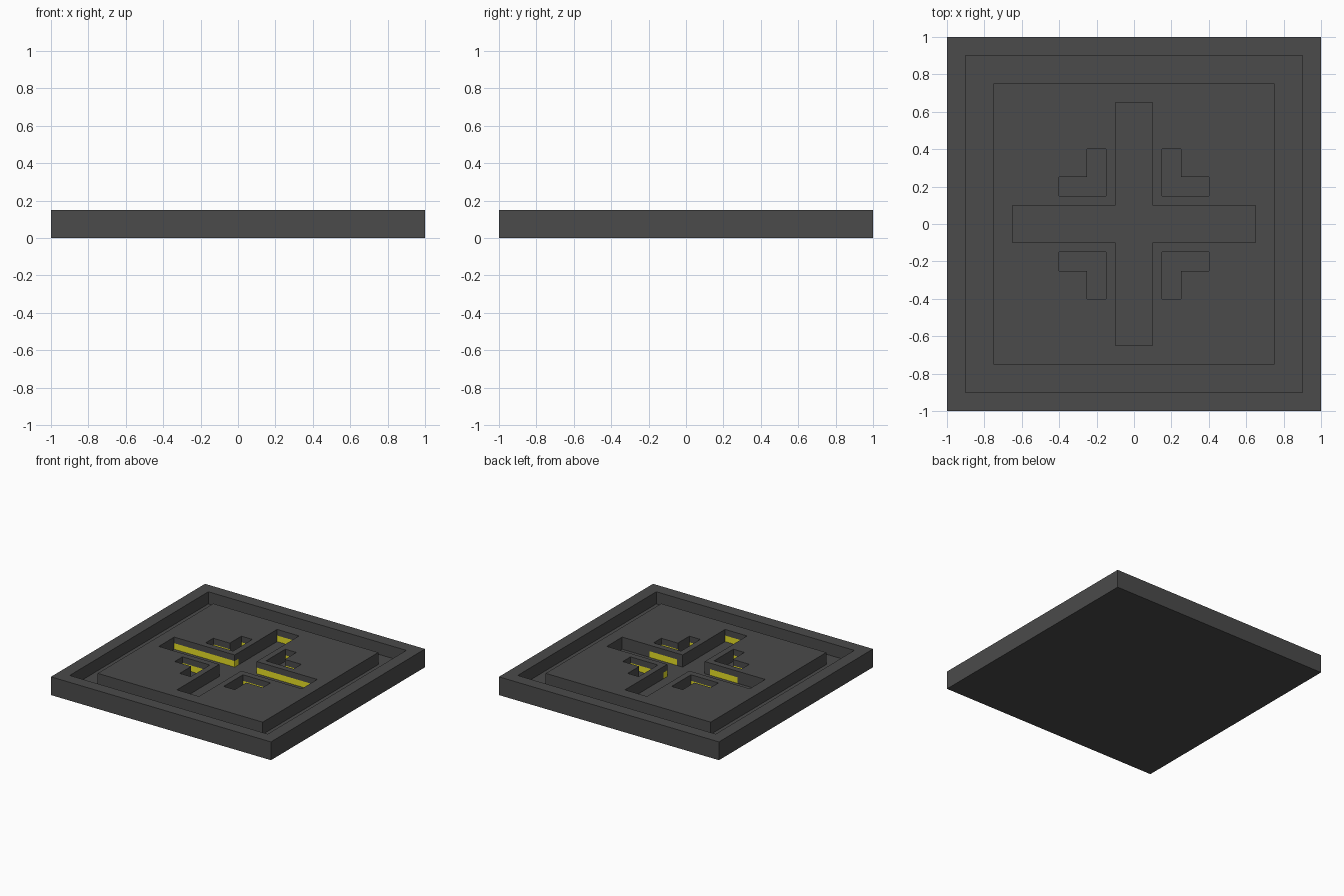
import bpy, bmesh
from mathutils import Vector

if "Cube" in bpy.data.objects:
    bpy.data.objects.remove(bpy.data.objects["Cube"])


def material(name, rgb):
    m = bpy.data.materials.new(name)
    m.diffuse_color = (*rgb, 1)
    m.use_nodes = True
    m.node_tree.nodes["Principled BSDF"].inputs["Base Color"].default_value = m.diffuse_color
    return m


stone = material("dark_stone", (0.07, 0.07, 0.07))
glow = material("glow_yellow", (0.8, 0.75, 0.02))


def prism(name, outline, z0, z1):
    """Extrude a flat outline from z0 to z1."""
    bm = bmesh.new()
    face = bm.faces.new([bm.verts.new((x, y, z0)) for x, y in outline])
    new = bmesh.ops.extrude_face_region(bm, geom=[face])["geom"]
    bmesh.ops.translate(bm, vec=(0, 0, z1 - z0),
                        verts=[v for v in new if isinstance(v, bmesh.types.BMVert)])
    bmesh.ops.recalc_face_normals(bm, faces=bm.faces)
    me = bpy.data.meshes.new(name)
    bm.to_mesh(me)
    bm.free()
    me.materials.append(stone)
    ob = bpy.data.objects.new(name, me)
    bpy.context.collection.objects.link(ob)
    return ob


def square(r):
    return [(-r, -r), (r, -r), (r, r), (-r, r)]


def cut(target, cutter):
    mod = target.modifiers.new("cut", 'BOOLEAN')
    mod.operation, mod.solver, mod.object = 'DIFFERENCE', 'EXACT', cutter
    bpy.context.view_layer.objects.active = target
    bpy.ops.object.modifier_apply(modifier=mod.name)
    bpy.data.objects.remove(cutter, do_unlink=True)


FLOOR, MID, TOP = 0.05, 0.10, 0.15

# tray: square slab with a raised rim
tray = prism("tray", square(1), 0, TOP)
cut(tray, prism("pocket_cutter", square(0.9), FLOOR, 0.3))

# raised centre plate with cross and corner openings
plate = prism("centre_plate", square(0.75), FLOOR, TOP)
a, b = 0.1, 0.65
cross = [(a, a), (a, b), (-a, b), (-a, a), (-b, a), (-b, -a),
         (-a, -a), (-a, -b), (a, -b), (a, -a), (b, -a), (b, a)]
cut(plate, prism("cross_cutter", cross, 0, 0.3))
corner = [(.15, .15), (.4, .15), (.4, .25), (.25, .25), (.25, .4), (.15, .4)]
for sx in (-1, 1):
    for sy in (-1, 1):
        cut(plate, prism("corner_cutter", [(x * sx, y * sy) for x, y in corner], 0, 0.3))

# glowing lower band on the opening walls
me = plate.data
me.materials.clear()
me.materials.append(stone)
me.materials.append(glow)
bm = bmesh.new()
bm.from_mesh(me)
bm.normal_update()


def walls():
    return [f for f in bm.faces if abs(f.normal.z) < 0.5
            and max(map(abs, f.calc_center_median().xy)) < 0.7]


planes = [((0, 0, MID), (0, 0, 1)), ((0, .15, 0), (0, 1, 0))]
planes += [((x, 0, 0), (1, 0, 0)) for x in (-.4, -.15, .15, .4)]
for co, no in planes:
    fs = walls()
    geom = fs + list({e for f in fs for e in f.edges}) + list({v for f in fs for v in f.verts})
    bmesh.ops.bisect_plane(bm, geom=geom, dist=1e-5, plane_co=Vector(co), plane_no=Vector(no))
bm.normal_update()
for f in bm.faces:
    f.material_index = 0
for f in walls():
    c = f.calc_center_median()
    if c.z > MID:
        continue
    if f.normal.y < -0.5:
        lit = True
    elif f.normal.y > 0.5:
        lit = abs(c.y + a) > 0.01 or 0.15 < abs(c.x) < 0.4
    else:
        lit = abs(abs(c.x) - a) < 0.01 and a < c.y < 0.15
    f.material_index = int(lit)
bm.to_mesh(me)
bm.free()
